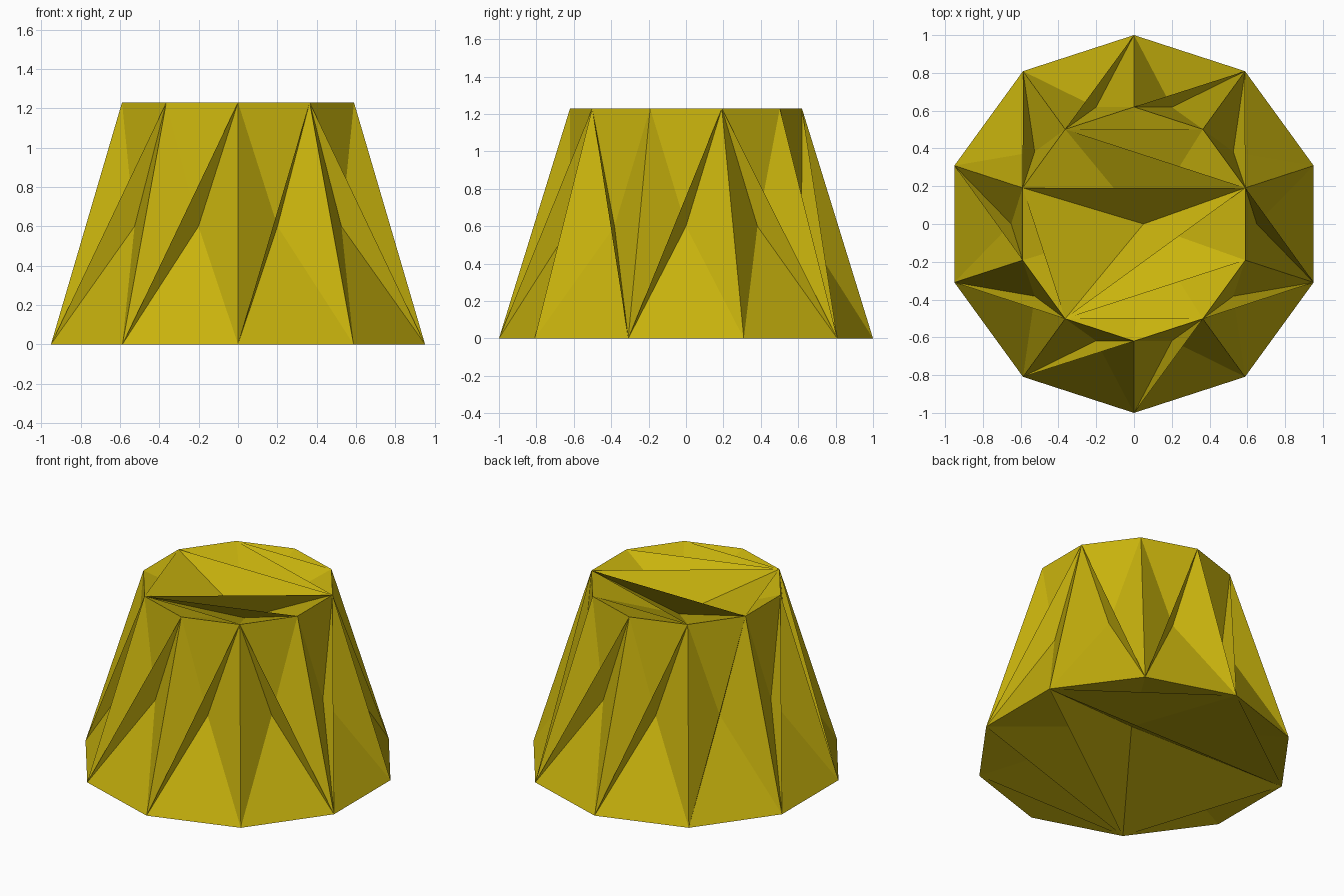
import bpy, bmesh, math

if "Cube" in bpy.data.objects:
    bpy.data.objects.remove(bpy.data.objects["Cube"])

TOP_Z, TOP_R = 1.23, 0.62
bm = bmesh.new()


def ring(radius, z):
    # starts at the left end of the front-left panel, counter-clockwise from above
    return [bm.verts.new((radius * math.cos(math.radians(a)),
                          radius * math.sin(math.radians(a)), z))
            for a in range(-126, 234, 36)]


def dent(loop, apex, fins):
    """Fan a loop to a sunken point, with inner fins hanging from its diagonals."""
    tip = bm.verts.new(apex)
    for a, b in zip(loop, loop[1:] + loop[:1]):
        bm.faces.new((a, b, tip))
    for a, b in fins:
        bm.faces.new((loop[a], loop[b], tip))


base = ring(1.0, 0.0)
rim = ring(TOP_R, TOP_Z)

# Side panels, each sunk to a point and split by one diagonal fin
for i in range(10):
    j = (i + 1) % 10
    angle = math.radians(-108 + 36 * i)
    apex = (.65 * math.cos(angle), .65 * math.sin(angle), .60)
    fin = (1, 3) if i in (2, 4) else (0, 2)
    dent([base[i], base[j], rim[j], rim[i]], apex, [fin])

# Crumpled top and underside
dent(rim, (.05, 0, 1.0),
     [(0, 2), (0, 3), (0, 4), (0, 8), (4, 8), (4, 7), (5, 7)])
order = [0, 9, 8, 7, 6, 5, 4, 3, 2, 1]
diagonals = [(0, 2), (0, 3), (0, 4), (0, 8), (4, 8), (4, 6), (6, 8)]
dent([base[k] for k in order], (.02, 0, .21),
     [(order.index(a), order.index(b)) for a, b in diagonals])

mesh = bpy.data.meshes.new("crumpled_stump")
bm.to_mesh(mesh)
bm.free()
stump = bpy.data.objects.new("crumpled_stump", mesh)
bpy.context.collection.objects.link(stump)

mat = bpy.data.materials.new("mustard")
mat.diffuse_color = (0.58, 0.45, 0.004, 1)
mat.use_nodes = True
mat.node_tree.nodes["Principled BSDF"].inputs["Base Color"].default_value = mat.diffuse_color
mesh.materials.append(mat)
